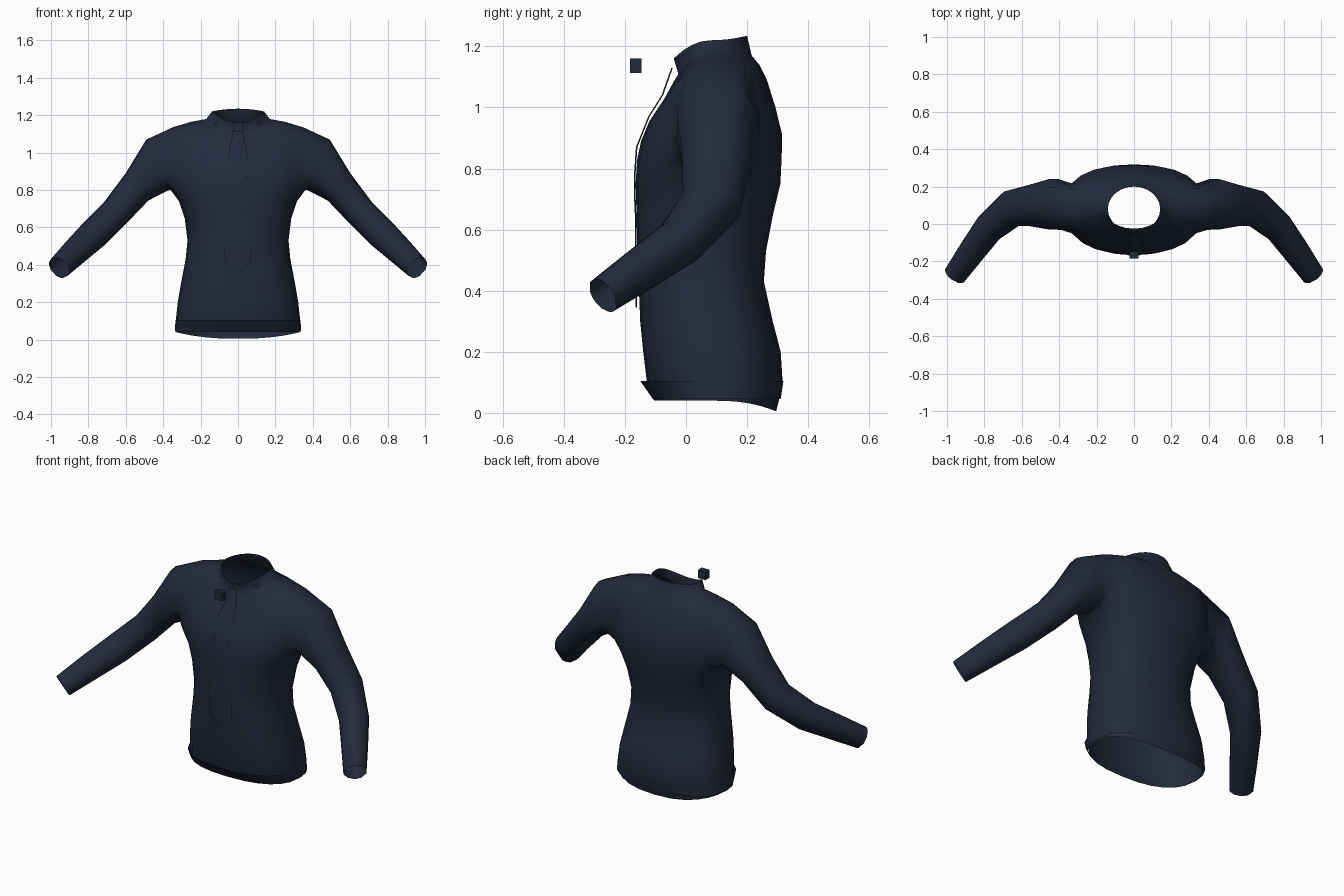
import bpy, bmesh, math
from mathutils import Vector

if "Cube" in bpy.data.objects:
    bpy.data.objects.remove(bpy.data.objects["Cube"])

mat = bpy.data.materials.new("navy_cloth")
mat.diffuse_color = (0.017, 0.023, 0.045, 1)
mat.use_nodes = True
mat.node_tree.nodes["Principled BSDF"].inputs["Base Color"].default_value = mat.diffuse_color


def finish(bm, name, angle=50, mirror=True):
    me = bpy.data.meshes.new(name)
    bm.to_mesh(me)
    bm.free()
    ob = bpy.data.objects.new(name, me)
    bpy.context.collection.objects.link(ob)
    me.materials.append(mat)
    if mirror:
        m = ob.modifiers.new("mirror", 'MIRROR')
        m.merge_threshold = 0.002
    bpy.ops.object.select_all(action='DESELECT')
    ob.select_set(True)
    bpy.context.view_layer.objects.active = ob
    bpy.ops.object.shade_smooth_by_angle(angle=math.radians(angle))
    return ob


def half_rings(bm, rings, cols=12):
    """Right half of stacked cross-sections: z side/front/back, half width, y front/back, squareness."""
    grid = []
    for zs, zf, zb, w, yf, yb, n in rings:
        row = []
        for j in range(cols + 1):
            a = -math.pi / 2 + math.pi * j / cols
            c, s = max(0.0, math.cos(a)), math.sin(a)
            x = w * c ** (2 / n) if 0 < j < cols else 0.0
            y = (yf + yb) / 2 + (yb - yf) / 2 * math.copysign(abs(s) ** (2 / n), s)
            z = zs + ((zf if s < 0 else zb) - zs) * s * s
            row.append(bm.verts.new((x, y, z)))
        grid.append(row)
    return grid


def skin(bm, grid, hole=lambda i, j: False):
    for i in range(len(grid) - 1):
        for j in range(len(grid[0]) - 1):
            if not hole(i, j):
                bm.faces.new((grid[i][j], grid[i][j + 1], grid[i + 1][j + 1], grid[i + 1][j]))


# shirt body, with an armhole left open in the side
bm = bmesh.new()
body = half_rings(bm, [
    (.04, .04, .005, .33, -.105, .295, 2.4),
    (.10, .10, .09, .333, -.128, .317, 2.4),
    (.20, .20, .20, .322, -.14, .31, 2.4),
    (.30, .30, .30, .305, -.15, .284, 2.4),
    (.43, .43, .43, .28, -.155, .255, 2.4),
    (.53, .53, .53, .27, -.16, .262, 2.4),
    (.65, .65, .65, .285, -.162, .285, 2.5),
    (.74, .75, .75, .315, -.165, .309, 2.5),
    (.80, .83, .83, .36, -.16, .313, 2.5),
    (.90, .89, .91, .375, -.147, .315, 2.5),
    (1.03, .955, 1.0, .375, -.12, .293, 2.5),
    (1.135, 1.03, 1.09, .35, -.07, .265, 2.4),
    (1.165, 1.085, 1.14, .25, -.04, .24, 2.2),
    (1.18, 1.11, 1.17, .17, -.025, .215, 2),
    (1.22, 1.16, 1.235, .14, -.04, .20, 2)])
B, T, L, R = 8, 11, 4, 8
skin(bm, body, lambda i, j: B <= i < T and L <= j < R)

# sleeve grown from the armhole: centre, direction, depth and height radii
loop = ([body[B][j] for j in range(L, R)] + [body[i][R] for i in range(B, T)]
        + [body[T][j] for j in range(R, L, -1)] + [body[i][L] for i in range(T, B, -1)])
mid = sum((v.co for v in loop), Vector()) / len(loop)
angles = [math.atan2((v.co.z - mid.z) / .165, (v.co.y - mid.y) / .14) for v in loop]
sleeve = [
    ((.43, .107, .935), (.91, 0, -.41), .145, .148),
    ((.54, .10, .817), (.77, 0, -.64), .118, .095),
    ((.655, .082, .68), (.68, -.25, -.67), .103, .083),
    ((.775, -.02, .56), (.57, -.60, -.56), .083, .082),
    ((.87, -.15, .47), (.52, -.69, -.49), .073, .073),
    ((.957, -.272, .385), (.52, -.69, -.49), .063, .063)]
for c, d, ru, rv in sleeve:
    t = Vector(d).normalized()
    y = Vector((0, 1, 0))
    u = (y - t * t.dot(y)).normalized()
    v = t.cross(u)
    ring = [bm.verts.new(Vector(c) + u * ru * math.cos(a) + v * rv * math.sin(a)) for a in angles]
    for k in range(len(loop)):
        n = (k + 1) % len(loop)
        bm.faces.new((loop[k], loop[n], ring[n], ring[k]))
    loop = ring
finish(bm, "shirt_body_and_sleeves")

# hem band
bm = bmesh.new()
skin(bm, half_rings(bm, [(.045, .045, .045, .338, -.108, .31, 2.4),
                         (.105, .105, .105, .334, -.15, .319, 2.4)]))
finish(bm, "hem_band")

# necktie strip: z, half width, y
bm = bmesh.new()
prev = None
for z, w, y in [(1.13, .024, -.046), (1.04, .04, -.078), (.97, .052, -.122), (.87, .045, -.162),
                (.77, .037, -.169), (.67, .04, -.167), (.645, .076, -.165), (.42, .07, -.164),
                (.345, .001, -.164)]:
    pair = [bm.verts.new((0, y - .002, z)), bm.verts.new((w, y + .003, z))]
    if prev:
        bm.faces.new((pair[0], pair[1], prev[1], prev[0]))
    prev = pair
finish(bm, "necktie", 30)

# small loose block in front of the collar
bm = bmesh.new()
bmesh.ops.create_cube(bm, size=1)
for v in bm.verts:
    v.co = Vector((v.co.x * .05, v.co.y * .037 - .165, v.co.z * .048 + 1.137))
finish(bm, "tie_knot_block", 30, False)
